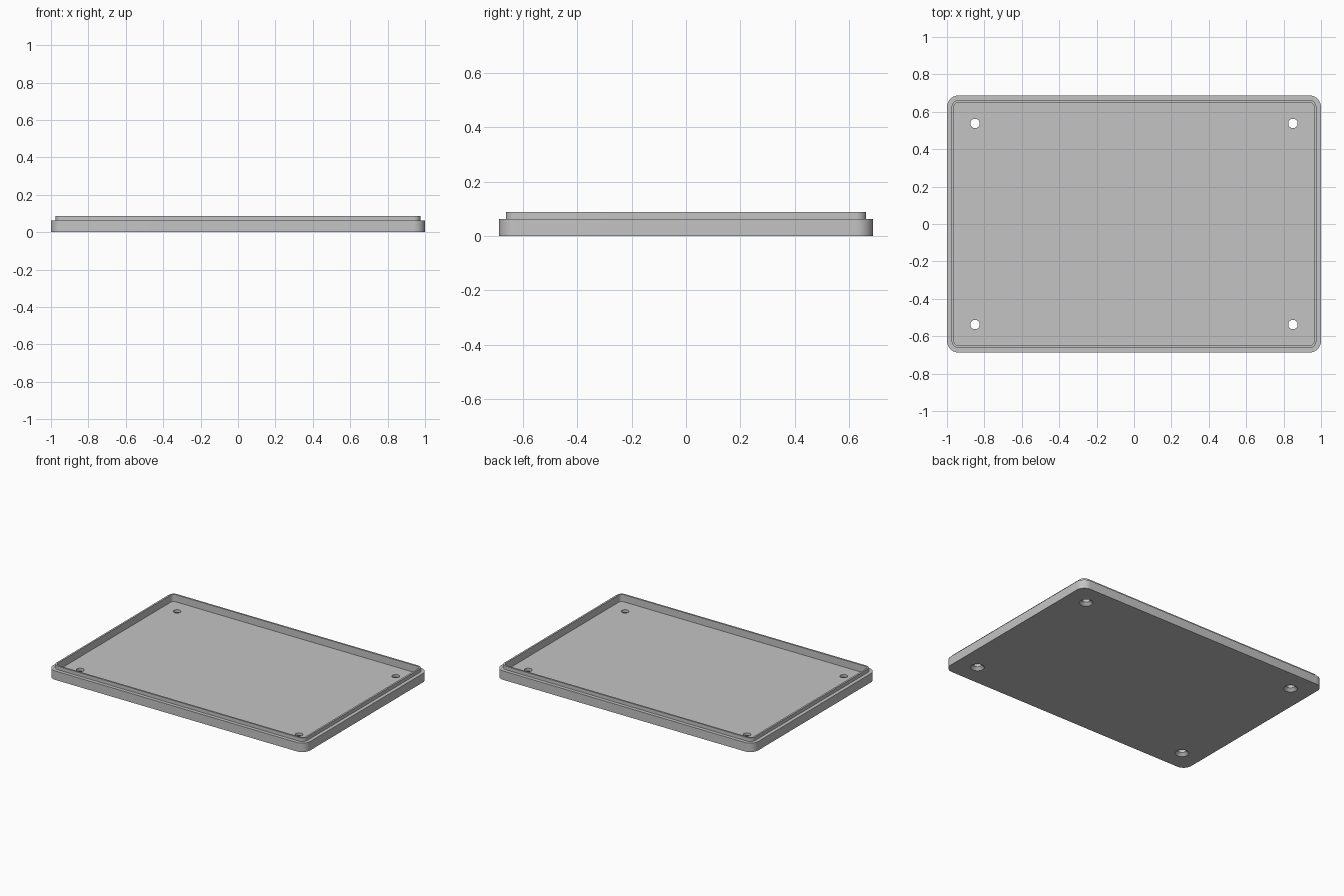
import bpy
import bmesh
from math import sin, cos, pi, radians

cube = bpy.data.objects.get("Cube")
if cube:
    bpy.data.objects.remove(cube, do_unlink=True)

HALF_X, HALF_Y, CORNER = 1.0, 0.6875, 0.0625
FLOOR, RIM, LIP = 0.0375, 0.0625, 0.0875
CORNER_STEPS, HOLE_SIDES = 10, 32

grey = bpy.data.materials.new("grey plastic")
grey.use_nodes = True
colour = (0.55, 0.55, 0.55, 1.0)
grey.diffuse_color = colour
grey.node_tree.nodes["Principled BSDF"].inputs["Base Color"].default_value = colour

bm = bmesh.new()


def closed_loop(points, z):
    verts = [bm.verts.new((x, y, z)) for x, y in points]
    edges = [bm.edges.new((v, verts[i - 1])) for i, v in enumerate(verts)]
    return verts, edges


def rounded_rect(inset, z):
    r = CORNER - inset
    cx, cy = HALF_X - CORNER, HALF_Y - CORNER
    points = []
    for q, (sx, sy) in enumerate([(1, 1), (-1, 1), (-1, -1), (1, -1)]):
        for i in range(CORNER_STEPS + 1):
            a = (q + i / CORNER_STEPS) * pi / 2
            points.append((sx * cx + r * cos(a), sy * cy + r * sin(a)))
    return closed_loop(points, z)


def circle(cx, cy, r, z):
    angles = [2 * pi * i / HOLE_SIDES for i in range(HOLE_SIDES)]
    return closed_loop([(cx + r * cos(a), cy + r * sin(a)) for a in angles], z)


def skin(loops):
    for (a, _), (b, _) in zip(loops, loops[1:]):
        for i in range(len(a)):
            bm.faces.new((a[i - 1], a[i], b[i], b[i - 1]))


# Outer wall, ledge, raised lip and inner wall
shell = [rounded_rect(inset, z) for inset, z in
         [(0, 0), (0, RIM), (0.025, RIM), (0.025, LIP), (0.0375, LIP), (0.0375, FLOOR)]]
skin(shell)

# Countersunk screw holes, wide side underneath
under_edges, floor_edges = list(shell[0][1]), list(shell[-1][1])
for sx in (-1, 1):
    for sy in (-1, 1):
        hole = [circle(sx * 0.85, sy * 0.5375, r, z)
                for r, z in [(0.044, 0), (0.025, 0.019), (0.025, FLOOR)]]
        skin(hole)
        under_edges += hole[0][1]
        floor_edges += hole[-1][1]

# Underside and floor, filled around the holes
bmesh.ops.triangle_fill(bm, edges=under_edges, use_beauty=True, normal=(0, 0, -1))
bmesh.ops.triangle_fill(bm, edges=floor_edges, use_beauty=True, normal=(0, 0, 1))
bmesh.ops.recalc_face_normals(bm, faces=bm.faces[:])

mesh = bpy.data.meshes.new("lid_tray")
bm.to_mesh(mesh)
bm.free()
mesh.materials.append(grey)
tray = bpy.data.objects.new("lid_tray", mesh)
bpy.context.collection.objects.link(tray)

for other in bpy.context.selected_objects:
    other.select_set(False)
tray.select_set(True)
bpy.context.view_layer.objects.active = tray
bpy.ops.object.shade_smooth_by_angle(angle=radians(30))
